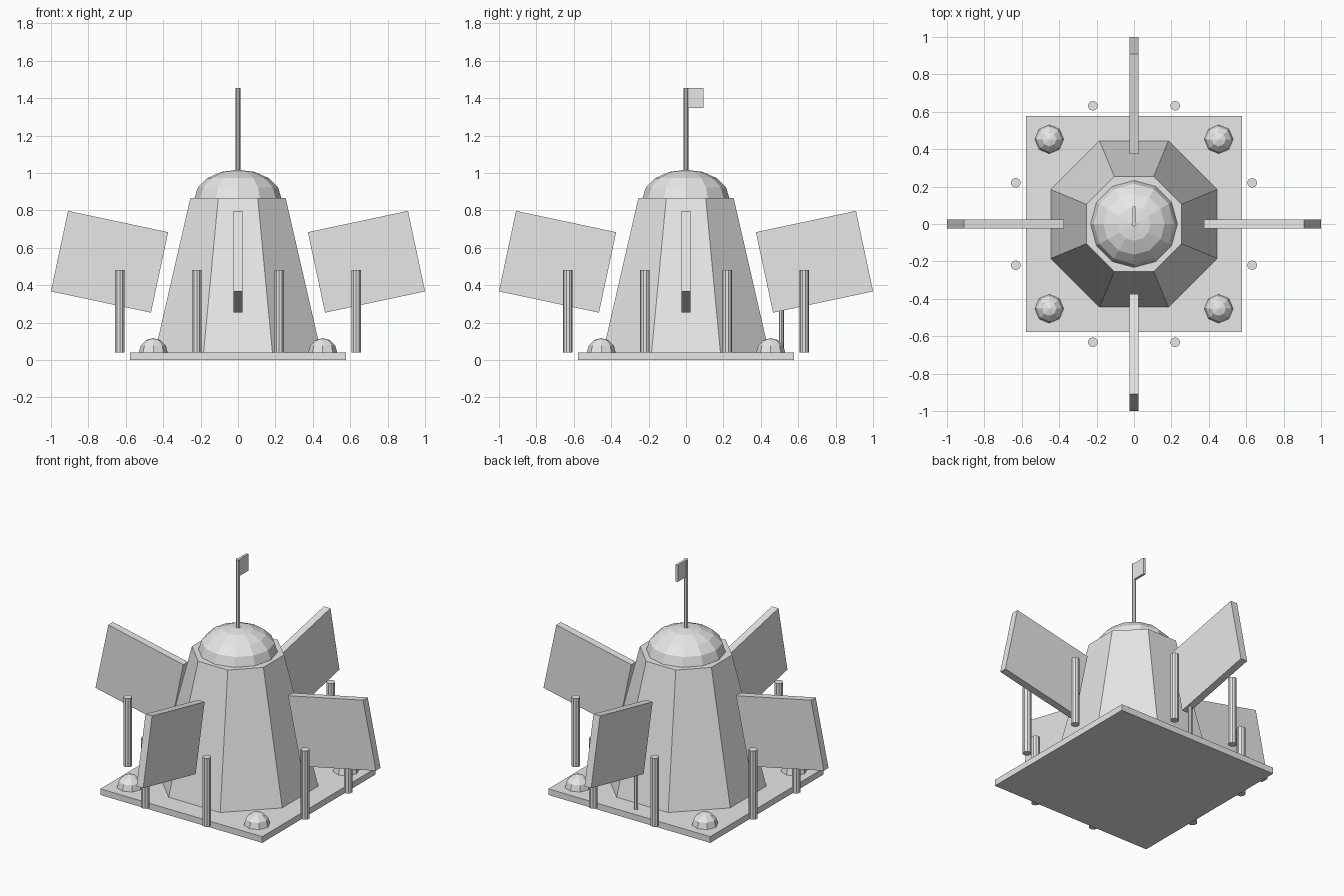
import bpy
import bmesh
from math import radians, pi, sin, cos
from mathutils import Matrix, Vector

cube = bpy.data.objects.get("Cube")
if cube:
    bpy.data.objects.remove(cube, do_unlink=True)

grey = bpy.data.materials.new("light grey")
grey.use_nodes = True
grey.diffuse_color = (0.8, 0.8, 0.8, 1)
grey.node_tree.nodes["Principled BSDF"].inputs["Base Color"].default_value = (0.8, 0.8, 0.8, 1)


def finish(name, bm):
    bmesh.ops.recalc_face_normals(bm, faces=bm.faces)
    mesh = bpy.data.meshes.new(name)
    bm.to_mesh(mesh)
    bm.free()
    mesh.materials.append(grey)
    obj = bpy.data.objects.new(name, mesh)
    bpy.context.collection.objects.link(obj)
    return obj


def box(name, size, matrix):
    bm = bmesh.new()
    bmesh.ops.create_cube(bm, size=1, matrix=matrix @ Matrix.Diagonal((*size, 1)))
    return finish(name, bm)


def column(name, x, y, z0, z1, r0, r1, sides, turn=0):
    bm = bmesh.new()
    place = Matrix.Translation((x, y, (z0 + z1) / 2)) @ Matrix.Rotation(turn, 4, "Z")
    bmesh.ops.create_cone(bm, cap_ends=True, segments=sides, radius1=r0, radius2=r1,
                          depth=z1 - z0, matrix=place)
    return finish(name, bm)


def dome(name, x, y, z, radius, height, sides, rings):
    # Quarter-ellipse profile spun about the vertical axis
    bm = bmesh.new()
    profile = [bm.verts.new((radius * cos(a), 0, height * sin(a)))
               for a in (i * pi / 2 / rings for i in range(rings + 1))]
    edges = [bm.edges.new(pair) for pair in zip(profile, profile[1:])]
    bmesh.ops.spin(bm, geom=profile + edges, cent=(0, 0, 0), axis=(0, 0, 1),
                   angle=2 * pi, steps=sides)
    bmesh.ops.remove_doubles(bm, verts=bm.verts, dist=0.001)
    bmesh.ops.holes_fill(bm, edges=[e for e in bm.edges if e.is_boundary], sides=0)
    bmesh.ops.translate(bm, verts=bm.verts, vec=Vector((x, y, z)))
    return finish(name, bm)


# Base plate, eight-sided tower and roof dome
FLOOR, ROOF = 0.04, 0.865
box("base_plate", (1.154, 1.154, FLOOR), Matrix.Translation((0, 0, FLOOR / 2)))
column("tower", 0, 0, FLOOR, ROOF, 0.481, 0.276, 8, pi / 8)
dome("roof_dome", 0, 0, ROOF, 0.232, 0.152, 12, 4)

# Flag on its pole
column("flag_pole", 0, 0, 1.0, 1.455, 0.013, 0.013, 8)
box("flag", (0.015, 0.085, 0.108), Matrix.Translation((0, 0.052, 1.4)))

# Four tilted panels, one on each side
for i, side in enumerate(("left", "back", "right", "front")):
    place = (Matrix.Rotation(i * pi / 2, 4, "Z") @ Matrix.Translation((0.687, 0, 0.525))
             @ Matrix.Rotation(radians(-12), 4, "Y"))
    box(side + "_panel", (0.547, 0.047, 0.44), place)

# Thin strut under the back panel
column("back_panel_strut", 0, 0.51, FLOOR, 0.45, 0.013, 0.013, 8)

# Posts flanking each panel and small corner domes
for sx in (-1, 1):
    for sy in (-1, 1):
        tag = ("back" if sy > 0 else "front") + ("_left" if sx > 0 else "_right")
        column(tag + "_post", sx * 0.22, sy * 0.632, FLOOR, 0.482, 0.026, 0.026, 10)
        column(tag + "_side_post", sx * 0.632, sy * 0.22, FLOOR, 0.482, 0.026, 0.026, 10)
        dome(tag + "_corner_dome", sx * 0.453, sy * 0.453, FLOOR, 0.077, 0.077, 8, 3)
